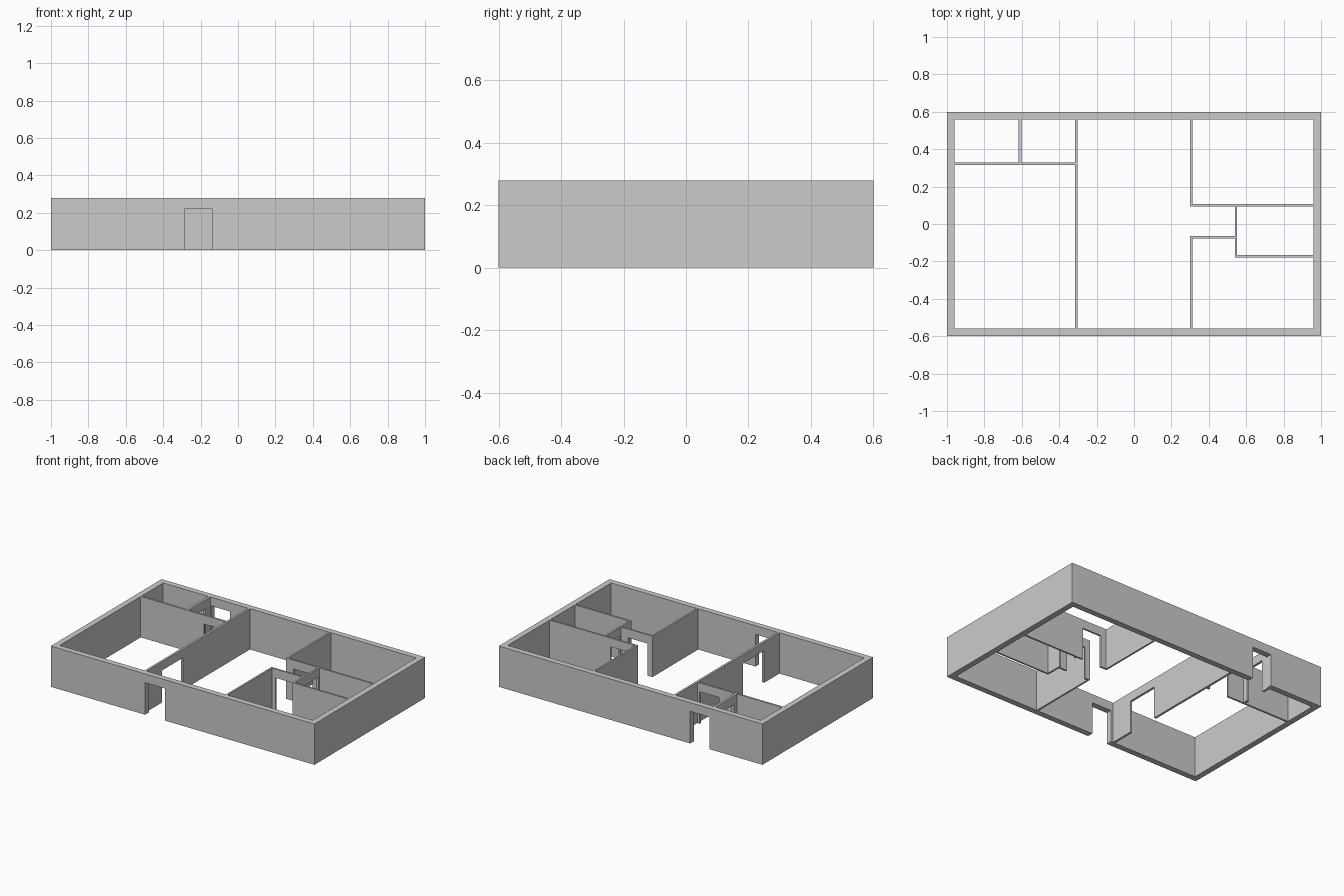
import bpy, bmesh
from mathutils import Vector

if "Cube" in bpy.data.objects:
    bpy.data.objects.remove(bpy.data.objects["Cube"])

HEIGHT, DOOR_TOP = 0.28, 0.22


def box(name, x0, x1, y0, y1, z0, z1):
    bm = bmesh.new()
    bmesh.ops.create_cube(bm, size=1)
    for v in bm.verts:
        v.co = Vector((x1 if v.co.x > 0 else x0,
                       y1 if v.co.y > 0 else y0,
                       z1 if v.co.z > 0 else z0))
    return finish(name, bm)


def finish(name, bm):
    bmesh.ops.recalc_face_normals(bm, faces=bm.faces)
    mesh = bpy.data.meshes.new(name)
    bm.to_mesh(mesh)
    bm.free()
    ob = bpy.data.objects.new(name, mesh)
    bpy.context.collection.objects.link(ob)
    return ob


def partition(name, axis, pos, thick, start, end, door=None):
    """Wall running along axis, centred on pos, with an optional doorway."""
    profile = [(start, 0)]
    if door:
        a, b = door
        profile += [(a, 0), (a, DOOR_TOP), (b, DOOR_TOP), (b, 0)]
    profile += [(end, 0), (end, HEIGHT), (start, HEIGHT)]
    bm = bmesh.new()
    side = pos - thick / 2
    pts = [(u, side, z) if axis == 'x' else (side, u, z) for u, z in profile]
    face = bm.faces.new([bm.verts.new(p) for p in pts])
    ext = bmesh.ops.extrude_face_region(bm, geom=[face])
    move = Vector((0, thick, 0)) if axis == 'x' else Vector((thick, 0, 0))
    bmesh.ops.translate(bm, vec=move,
                        verts=[g for g in ext['geom'] if isinstance(g, bmesh.types.BMVert)])
    return finish(name, bm)


# Outer walls: solid block with the room space and two entrances cut away
outer = box("outer_walls", -1, 1, -0.6, 0.6, 0, HEIGHT)
cutters = [
    box("room_cutter", -0.96, 0.96, -0.56, 0.56, -0.1, 0.5),
    box("front_door_cutter", -0.285, -0.135, -0.7, -0.5, -0.1, DOOR_TOP),
    box("back_door_cutter", -0.597, -0.452, 0.5, 0.7, -0.1, DOOR_TOP),
]
bpy.context.view_layer.objects.active = outer
for c in cutters:
    c.hide_render = True
    m = outer.modifiers.new(c.name, 'BOOLEAN')
    m.operation, m.solver, m.object = 'DIFFERENCE', 'EXACT', c
    bpy.ops.object.modifier_apply(modifier=m.name)
    bpy.data.objects.remove(c)

# Left side partitions
partition("left_main_wall", 'y', -0.309, 0.015, -0.56, 0.56, (-0.395, -0.168))
partition("left_cross_wall", 'x', 0.323, 0.013, -0.96, -0.3165, (-0.48, -0.335))
partition("left_back_divider", 'y', -0.61, 0.016, 0.3295, 0.56, (0.365, 0.51))

# Right side partitions
T = 0.012
partition("right_back_wall", 'y', 0.306, T, 0.106, 0.56)
partition("back_room_wall", 'x', 0.10, T, 0.30, 0.96, (0.355, 0.50))
partition("middle_room_wall", 'y', 0.546, T, -0.167, 0.094, (-0.055, 0.082))
partition("middle_room_front_wall", 'x', -0.173, T, 0.54, 0.96)
partition("front_room_wall", 'x', -0.071, T, 0.30, 0.54, (0.338, 0.484))
partition("right_front_wall", 'y', 0.306, T, -0.56, -0.077)
